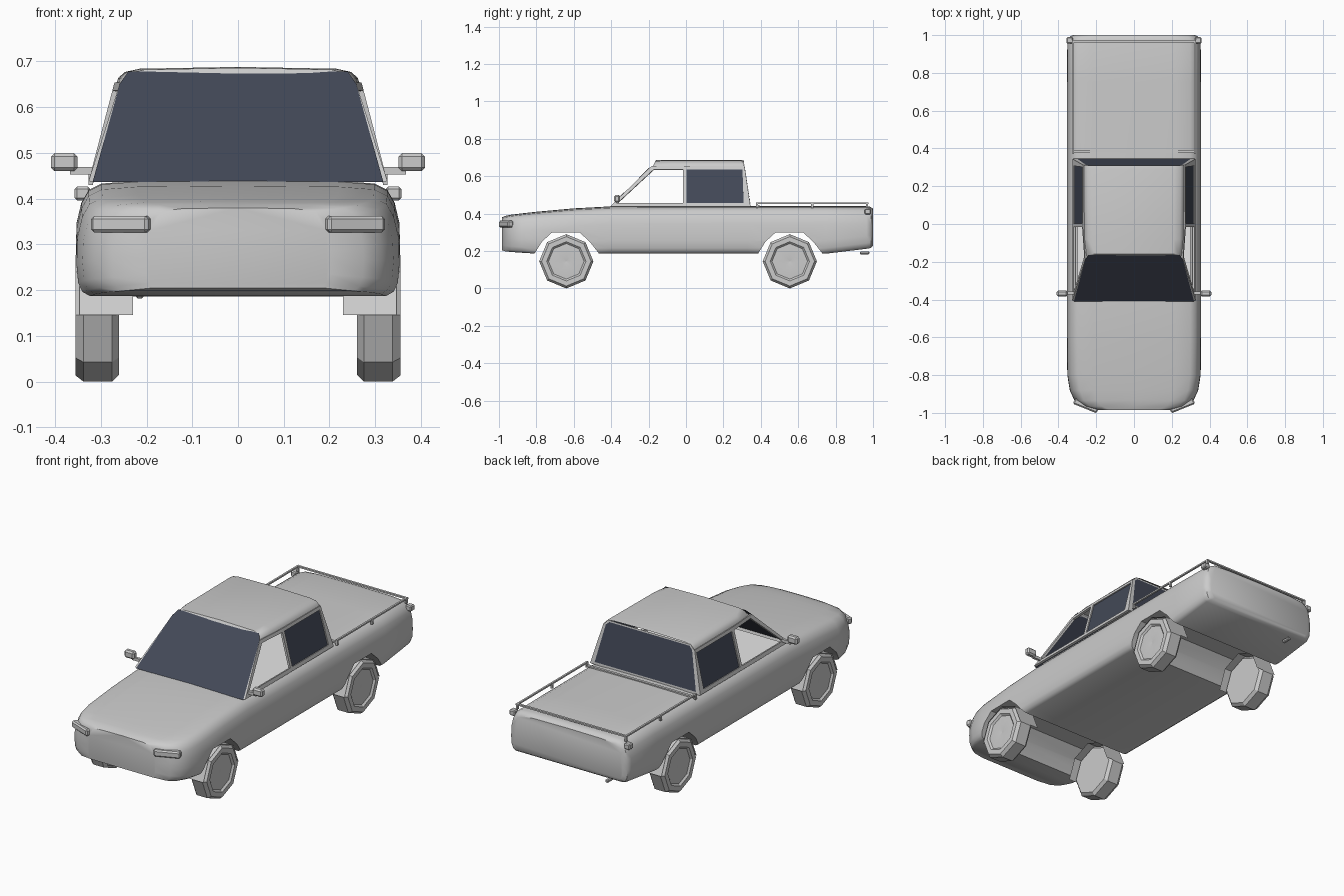
import bpy, bmesh, math
from mathutils import Vector, Matrix

if "Cube" in bpy.data.objects:
    bpy.data.objects.remove(bpy.data.objects["Cube"])


def material(name, rgb):
    m = bpy.data.materials.new(name)
    m.diffuse_color = (*rgb, 1)
    m.use_nodes = True
    m.node_tree.nodes["Principled BSDF"].inputs["Base Color"].default_value = m.diffuse_color
    return m


PAINT = material("grey_paint", (0.6, 0.6, 0.6))
GLASS = material("dark_glass", (0.055, 0.065, 0.095))
TRIM = material("pale_interior", (0.8, 0.8, 0.8))


def make(name, verts, faces, mat=PAINT, smooth=None):
    me = bpy.data.meshes.new(name)
    me.from_pydata([tuple(v) for v in verts], [], faces)
    bm = bmesh.new()
    bm.from_mesh(me)
    bmesh.ops.recalc_face_normals(bm, faces=bm.faces)
    bm.to_mesh(me)
    bm.free()
    ob = bpy.data.objects.new(name, me)
    bpy.context.collection.objects.link(ob)
    me.materials.append(mat)
    if smooth:
        shade(ob, smooth)
    return ob


def activate(ob):
    bpy.ops.object.select_all(action='DESELECT')
    bpy.context.view_layer.objects.active = ob
    ob.select_set(True)


def shade(ob, angle):
    activate(ob)
    bpy.ops.object.shade_smooth_by_angle(angle=math.radians(angle))


def loft(rings, closed=True, caps=True):
    n = len(rings[0])
    verts = [p for r in rings for p in r]
    faces = []
    for i in range(len(rings) - 1):
        for j in range(n if closed else n - 1):
            k = (j + 1) % n
            faces.append((i * n + j, i * n + k, (i + 1) * n + k, (i + 1) * n + j))
    if caps:
        faces += [tuple(range(n)), tuple(range((len(rings) - 1) * n, len(rings) * n))]
    return verts, faces


def box(name, c, size, rot=0, bevel=0.0, mat=PAINT):
    bm = bmesh.new()
    bmesh.ops.create_cube(bm, size=1)
    bmesh.ops.scale(bm, vec=size, verts=bm.verts)
    if bevel:
        bmesh.ops.bevel(bm, geom=bm.edges[:], offset=bevel, segments=1, affect='EDGES')
    bmesh.ops.transform(bm, matrix=Matrix.Translation(c) @ Matrix.Rotation(rot, 4, 'Z'), verts=bm.verts)
    me = bpy.data.meshes.new(name)
    bm.to_mesh(me)
    bm.free()
    me.materials.append(mat)
    ob = bpy.data.objects.new(name, me)
    bpy.context.collection.objects.link(ob)
    return ob


# Lower body: rounded section lofted along y (y, half width, top z, bottom z)
stations = [(-0.985, 0.20, 0.380, 0.205), (-0.965, 0.275, 0.388, 0.198), (-0.935, 0.315, 0.394, 0.195),
            (-0.88, 0.34, 0.401, 0.191), (-0.80, 0.353, 0.410, 0.186), (-0.60, 0.355, 0.428, 0.186),
            (-0.40, 0.355, 0.439, 0.186), (0.33, 0.355, 0.441, 0.186), (0.75, 0.355, 0.441, 0.186),
            (0.965, 0.353, 0.440, 0.212), (0.988, 0.345, 0.436, 0.216), (1.0, 0.325, 0.425, 0.228)]


def section(y, w, t, b):
    half = [(0.0, t), (0.62, t - 0.002), (0.84, t - 0.008), (0.92, t - 0.022), (0.965, t - 0.05),
            (0.995, t - 0.095), (1.0, b + 0.07), (0.99, b + 0.03), (0.965, b + 0.01), (0.92, b)]
    pts = [(x * w, y, z) for x, z in half]
    return pts + [(-x, y, z) for x, y, z in reversed(pts[1:])]


body = make("body", *loft([section(*s) for s in stations]))

# Wheel arches cut across the body
WHEEL_Y = (-0.64, 0.555)
arch = [(-0.20, 0.10), (-0.17, 0.186), (-0.13, 0.25), (-0.075, 0.30),
        (0.07, 0.30), (0.125, 0.25), (0.175, 0.186), (0.205, 0.10)]
for wy in WHEEL_Y:
    cutter = make("arch_cutter", *loft([[(x, wy + y, z) for y, z in arch] for x in (-0.5, 0.5)]))
    mod = body.modifiers.new("arch", 'BOOLEAN')
    mod.operation = 'DIFFERENCE'
    mod.solver = 'EXACT'
    mod.object = cutter
    activate(body)
    bpy.ops.object.modifier_apply(modifier=mod.name)
    bpy.data.objects.remove(cutter)
shade(body, 40)


# Cab sides: window frames on a plane leaning inwards
def lean(y, z, out=0.0):
    x = 0.32 - 0.055 * (z - 0.44) / 0.21
    if y < -0.1:
        x -= 0.012 * (z - 0.44) / 0.21
    return x + out


frame = [(-0.405, 0.437), (-0.185, 0.652), (-0.007, 0.652), (0.313, 0.652), (0.345, 0.437), (-0.007, 0.437),
         (-0.365, 0.456), (-0.172, 0.635), (-0.016, 0.635), (-0.016, 0.456),
         (0.002, 0.456), (0.002, 0.635), (0.302, 0.635), (0.308, 0.456)]
frame_faces = [(0, 1, 7, 6), (1, 2, 8, 7), (0, 6, 9, 5), (2, 11, 10, 5), (2, 5, 9, 8),
               (2, 3, 12, 11), (3, 4, 13, 12), (4, 5, 10, 13)]
for s, side in ((1, "right"), (-1, "left")):
    ob = make(side + "_window_frame", [(s * lean(y, z), y, z) for y, z in frame], frame_faces)
    mod = ob.modifiers.new("thickness", 'SOLIDIFY')
    mod.thickness = 0.012
    mod.offset = 0
    make(side + "_rear_side_window", [(s * lean(y, z), y, z) for y, z in frame[10:]], [(0, 1, 2, 3)], GLASS)

# Roof: curved skin from front to back
roof_half = [(0.267, 0.648), (0.262, 0.664), (0.247, 0.677), (0.215, 0.684), (0.0, 0.688)]
rings = []
for y, k, dz in ((-0.187, 0.945, -0.014), (-0.16, 0.95, -0.002), (-0.08, 0.985, 0.0),
                 (0.29, 1.0, 0.0), (0.31, 1.0, -0.004)):
    half = [(x * k, y + (0.02 * (z - 0.648) / 0.04 if y < -0.17 else 0), z + (dz if z > 0.66 else 0))
            for x, z in roof_half]
    rings.append(half + [(-x, yy, z) for x, yy, z in reversed(half[:-1])])
make("roof", *loft(rings, closed=False, caps=False), smooth=35)

# Windscreen, rear window and its surround
make("windscreen", [(-0.318, -0.41, 0.436), (0.318, -0.41, 0.436), (0.258, -0.188, 0.652),
                    (0.240, -0.163, 0.678), (-0.240, -0.163, 0.678), (-0.258, -0.188, 0.652)],
     [(0, 1, 2, 3, 4, 5)], GLASS)
outer = [(0.322, 0.346, 0.437), (0.268, 0.313, 0.652), (0.245, 0.309, 0.676)]
inner = [(0.300, 0.345, 0.450), (0.256, 0.314, 0.650), (0.238, 0.310, 0.667)]
mirror = lambda pts: pts + [(-x, y, z) for x, y, z in reversed(pts)]
make("rear_window_surround", mirror(outer) + mirror(inner),
     [(i, (i + 1) % 6, 6 + (i + 1) % 6, 6 + i) for i in range(6)])
make("rear_window", mirror(inner), [tuple(range(6))], GLASS)
box("cab_floor", (0, -0.02, 0.443), (0.60, 0.70, 0.005), mat=TRIM)

# Wheels: eight-sided turned profile (radius, x), with half-octagon arch liners
tyre = [(0.0, 0.26), (0.13, 0.26), (0.145, 0.275), (0.145, 0.338), (0.132, 0.355),
        (0.105, 0.355), (0.095, 0.346), (0.03, 0.349), (0.0, 0.344)]


def turn(radius, x, wy, s, n=8):
    return [(s * x, wy + radius * math.cos(a * math.pi / 4), 0.145 + radius * math.sin(a * math.pi / 4))
            for a in range(n)]


for wy, place in zip(WHEEL_Y, ("front", "rear")):
    for s, side in ((1, "right"), (-1, "left")):
        make(f"{place}_{side}_wheel", *loft([turn(max(r, 0.001), x, wy, s) for r, x in tyre]), smooth=30)
        make(f"{place}_{side}_arch_liner",
             *loft([turn(0.149, x, wy, s, 5) for x in (0.23, 0.347)], closed=False, caps=False))

# Small paired fittings
for s, side in ((1, "right"), (-1, "left")):
    box(side + "_headlight", (s * 0.255, -0.962, 0.344), (0.135, 0.032, 0.036), s * math.radians(22), 0.007)
    box(side + "_tail_light", (s * 0.340, 0.972, 0.411), (0.034, 0.034, 0.03), 0, 0.005)
    box(side + "_mirror", (s * 0.380, -0.368, 0.480), (0.058, 0.032, 0.040), 0, 0.008)
    box(side + "_mirror_arm", (s * 0.340, -0.365, 0.461), (0.055, 0.014, 0.016))
    box(side + "_bed_rail", (s * 0.322, 0.675, 0.456), (0.010, 0.60, 0.008))
    for y in (0.38, 0.675, 0.968):
        box(side + "_rail_post", (s * 0.322, y, 0.442), (0.010, 0.012, 0.024))

# Rear rail, bed front lip and exhaust
box("rear_bed_rail", (0, 0.968, 0.456), (0.65, 0.012, 0.008))
box("bed_front_lip", (0, 0.385, 0.442), (0.64, 0.014, 0.008))
box("exhaust", (-0.215, 0.955, 0.190), (0.018, 0.05, 0.016), 0, 0.004)
